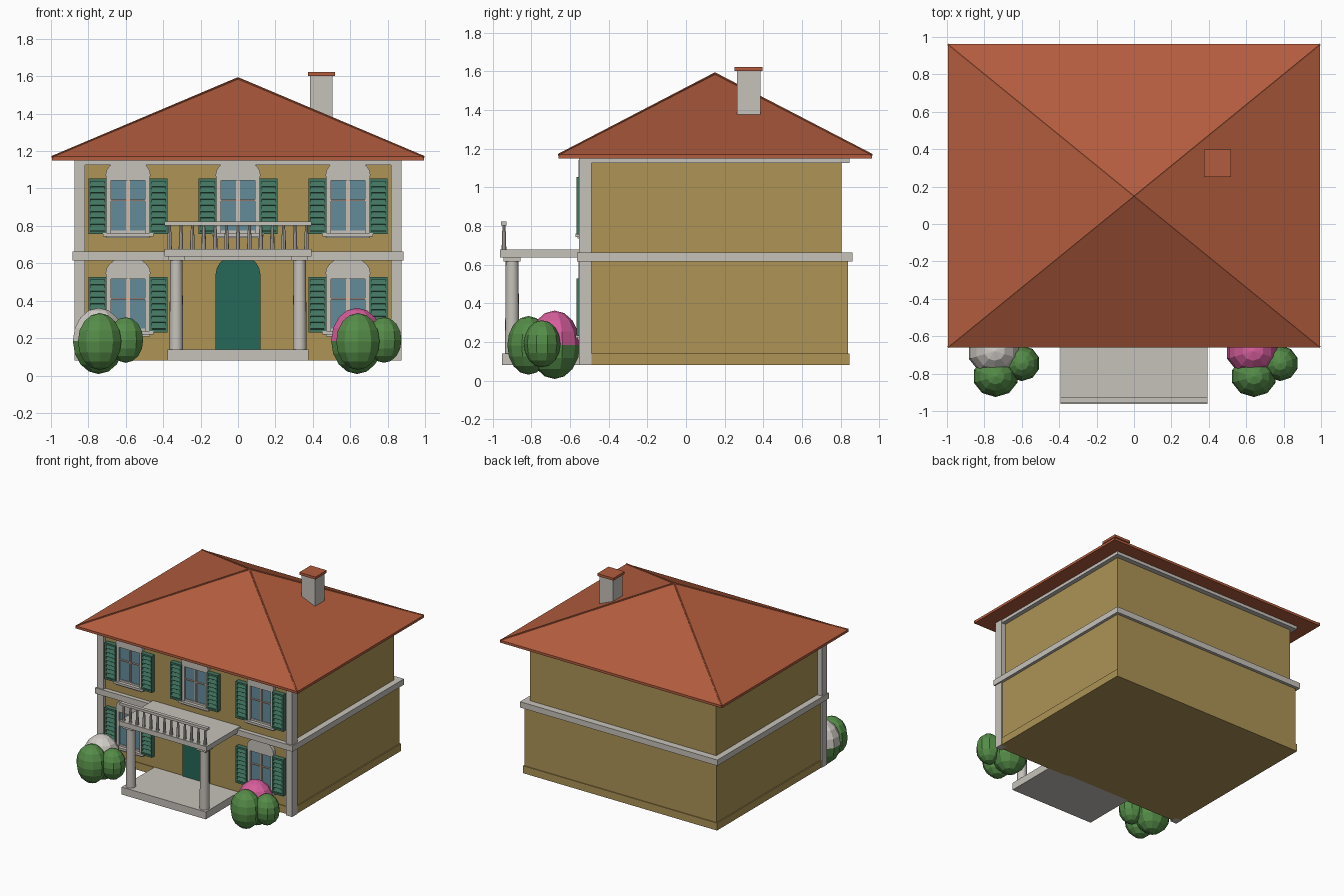
import bpy, bmesh, math
from mathutils import Vector, Matrix

if "Cube" in bpy.data.objects:
    bpy.data.objects.remove(bpy.data.objects["Cube"])


def material(name, rgb):
    m = bpy.data.materials.new(name)
    lin = [(c / 255 / 12.92 if c < 10 else ((c / 255 + 0.055) / 1.055) ** 2.4) for c in rgb]
    m.diffuse_color = (*lin, 1)
    m.use_nodes = True
    m.node_tree.nodes["Principled BSDF"].inputs["Base Color"].default_value = m.diffuse_color
    return m


STONE = material("pale stone", (198, 193, 186))
WALL = material("ochre plaster", (173, 148, 86))
ROOF = material("terracotta", (178, 92, 61))
SHUTTER = material("shutter green", (66, 117, 96))
DOOR = material("door green", (38, 104, 88))
GLASS = material("blue glass", (100, 140, 154))
BAR = material("pale pink bar", (222, 180, 160))
LEAF = material("leaf green", (85, 140, 72))
PINK = material("pink blossom", (214, 94, 156))
WHITE = material("white blossom", (208, 203, 197))


def finish(name, bm, *mats):
    bmesh.ops.recalc_face_normals(bm, faces=bm.faces)
    me = bpy.data.meshes.new(name)
    bm.to_mesh(me)
    bm.free()
    ob = bpy.data.objects.new(name, me)
    bpy.context.collection.objects.link(ob)
    for m in mats:
        me.materials.append(m)
    return ob


def add_box(bm, x0, x1, y0, y1, z0, z1, tilt=0):
    mat = (Matrix.Translation(((x0 + x1) / 2, (y0 + y1) / 2, (z0 + z1) / 2))
           @ Matrix.Rotation(tilt, 4, 'X') @ Matrix.Diagonal((x1 - x0, y1 - y0, z1 - z0, 1)))
    return bmesh.ops.create_cube(bm, size=1, matrix=mat)["verts"]


def box(name, mat, *dims):
    bm = bmesh.new()
    add_box(bm, *dims)
    return finish(name, bm, mat)


def prism(name, mat, half, y0, y1, cx=0, z=0):
    """Extrude a mirrored front profile, given as its right half, from y0 to y1."""
    pts = half + [(-x, h) for x, h in reversed(half)]
    bm = bmesh.new()
    f = bm.faces.new([bm.verts.new((cx + x, y0, z + h)) for x, h in pts])
    ext = bmesh.ops.extrude_face_region(bm, geom=[f])["geom"]
    bmesh.ops.translate(bm, vec=(0, y1 - y0, 0),
                        verts=[v for v in ext if isinstance(v, bmesh.types.BMVert)])
    return finish(name, bm, mat)


def add_rod(bm, a, b, r0, r1, sides):
    a, b = Vector(a), Vector(b)
    d = b - a
    mat = Matrix.Translation((a + b) / 2) @ d.to_track_quat('Z', 'Y').to_matrix().to_4x4()
    bmesh.ops.create_cone(bm, cap_ends=True, segments=sides, radius1=r0, radius2=r1,
                          depth=d.length, matrix=mat)


def smooth(ob):
    bpy.ops.object.select_all(action='DESELECT')
    ob.select_set(True)
    bpy.context.view_layer.objects.active = ob
    bpy.ops.object.shade_smooth_by_angle(angle=math.radians(40))


# House body, trims and corner pilasters
box("plinth", WALL, -0.87, 0.87, -0.535, 0.845, 0.08, 0.14)
box("lower_wall", WALL, -0.862, 0.862, -0.53, 0.838, 0.08, 0.63)
box("upper_wall", WALL, -0.835, 0.835, -0.53, 0.805, 0.63, 1.15)
box("belt_course", STONE, -0.885, 0.885, -0.565, 0.862, 0.615, 0.662)
box("eaves_trim", STONE, -0.87, 0.87, -0.55, 0.845, 1.125, 1.152)
for side in (-1, 1):
    x0, x1 = sorted((side * 0.818, side * 0.875))
    box("corner_pilaster", STONE, x0, x1, -0.555, -0.49, 0.08, 1.15)

# Hipped roof with thin hip caps
bm = bmesh.new()
add_box(bm, -0.995, 0.995, -0.66, 0.962, 1.15, 1.17)
top = max(bm.faces, key=lambda f: f.calc_center_median().z)
peak = bmesh.ops.poke(bm, faces=[top])["verts"][0]
peak.co = (0, 0.15, 1.588)
finish("roof", bm, ROOF)
bm = bmesh.new()
for x in (-0.993, 0.993):
    for y in (-0.658, 0.96):
        add_rod(bm, (x, y, 1.168), (0, 0.15, 1.588), 0.007, 0.007, 6)
finish("hip_caps", bm, ROOF)

# Chimney
box("chimney", STONE, 0.385, 0.505, 0.265, 0.385, 1.3, 1.602)
box("chimney_cap", ROOF, 0.373, 0.518, 0.252, 0.397, 1.602, 1.622)

# Porch: floor, columns, balcony and balustrade
box("porch_floor", STONE, -0.378, 0.378, -0.952, -0.52, 0.08, 0.14)
box("balcony_slab", STONE, -0.392, 0.392, -0.963, -0.53, 0.637, 0.677)
for x in (-0.33, 0.33):
    bm = bmesh.new()
    add_rod(bm, (x, -0.9, 0.14), (x, -0.9, 0.62), 0.037, 0.033, 16)
    smooth(finish("porch_column", bm, STONE))
    box("column_capital", STONE, x - 0.044, x + 0.044, -0.944, -0.856, 0.615, 0.637)
box("balcony_rail", STONE, -0.392, 0.392, -0.957, -0.928, 0.803, 0.823)
bm = bmesh.new()
for i in range(13):
    x = -0.366 + 0.061 * i
    add_rod(bm, (x, -0.942, 0.675), (x, -0.942, 0.74), 0.012, 0.011, 8)
    add_rod(bm, (x, -0.942, 0.74), (x, -0.942, 0.805), 0.011, 0.007, 8)
finish("balusters", bm, STONE)

# Arched front door
prism("front_door", DOOR, [(0.12, 0.14), (0.12, 0.54), (0.113, 0.575), (0.095, 0.605),
                           (0.07, 0.623)], -0.539, -0.525)


def window(cx, z):
    """Window with stone surround, arched head, sill and louvred shutters."""
    box("window_glass", GLASS, cx - 0.1, cx + 0.1, -0.538, -0.525, z, z + 0.285)
    bm = bmesh.new()
    for s in (-1, 1):
        a, b = sorted((cx + s * 0.092, cx + s * 0.115))
        add_box(bm, a, b, -0.555, -0.525, z, z + 0.285)
    add_box(bm, cx - 0.01, cx + 0.01, -0.545, -0.525, z, z + 0.285)
    add_box(bm, cx - 0.095, cx + 0.095, -0.545, -0.525, z, z + 0.016)
    finish("window_frame", bm, STONE)
    bm = bmesh.new()
    add_box(bm, cx - 0.092, cx + 0.092, -0.547, -0.53, z + 0.172, z + 0.18)
    add_box(bm, cx - 0.004, cx + 0.004, -0.548, -0.53, z + 0.016, z + 0.285)
    finish("glazing_bars", bm, BAR)
    prism("window_head", STONE, [(0.113, 0), (0.12, 0.03), (0.115, 0.055), (0.1, 0.078),
                                 (0.075, 0.098)], -0.556, -0.525, cx, z + 0.282)
    box("window_sill", STONE, cx - 0.135, cx + 0.135, -0.572, -0.525, z - 0.016, z + 0.002)
    box("sill_bracket", STONE, cx - 0.118, cx + 0.118, -0.562, -0.525, z - 0.026, z - 0.016)
    for s in (-1, 1):
        a, b = sorted((cx + s * 0.115, cx + s * 0.212))
        bm = bmesh.new()
        z0, z1 = z - 0.004, z + 0.292
        add_box(bm, a, b, -0.552, -0.525, z0, z1)
        for p in (a, b - 0.012):
            add_box(bm, p, p + 0.012, -0.568, -0.55, z0, z1)
        for p in (z0, z1 - 0.014):
            add_box(bm, a, b, -0.568, -0.55, p, p + 0.014)
        for i in range(8):
            h = z0 + 0.032 + i * 0.0335
            add_box(bm, a + 0.01, b - 0.01, -0.562, -0.556, h - 0.014, h + 0.014,
                    math.radians(-25))
        finish("shutter", bm, SHUTTER)


for cx, z in ((-0.588, 0.76), (0, 0.76), (0.588, 0.76), (-0.588, 0.235), (0.588, 0.235)):
    window(cx, z)


# Rounded shrubs: a blossom-topped one with two green ones before it
def shrub(name, centre, radii, *mats):
    bm = bmesh.new()
    bmesh.ops.create_uvsphere(bm, u_segments=10, v_segments=8, radius=1,
                              matrix=Matrix.Translation(centre) @ Matrix.Diagonal((*radii, 1)))
    if len(mats) > 1:
        for f in bm.faces:
            f.material_index = int(f.calc_center_median().z > centre[2])
    finish(name, bm, *mats)


for x, bloom in ((-0.745, WHITE), (0.636, PINK)):
    shrub("flowering_shrub", (x, -0.68, 0.185), (0.145, 0.132, 0.177), LEAF, bloom)
    shrub("front_shrub", (x + 0.005, -0.815, 0.182), (0.122, 0.11, 0.152), LEAF)
    shrub("side_shrub", (x + 0.145, -0.745, 0.19), (0.098, 0.095, 0.122), LEAF)
